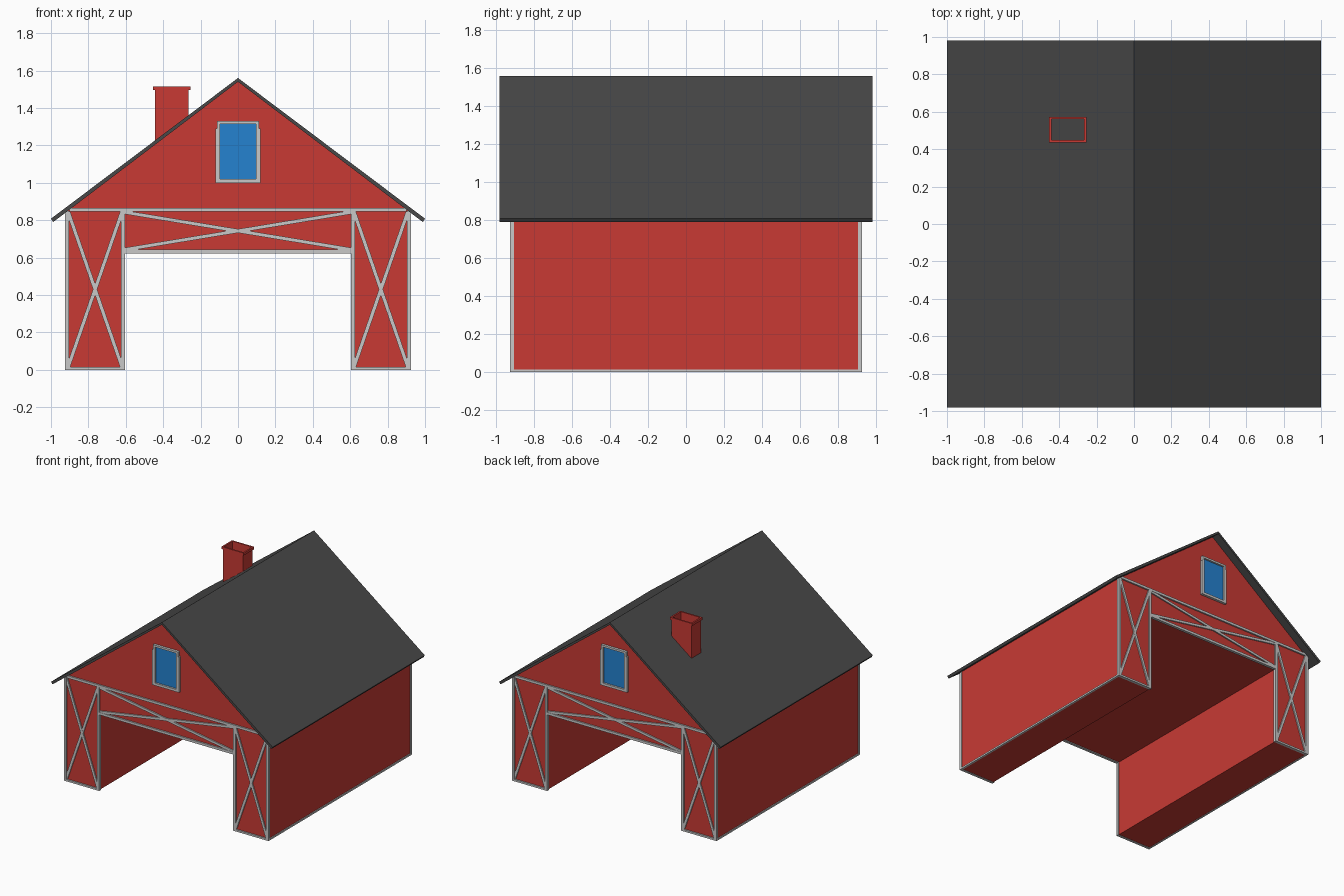
import bpy, bmesh
from mathutils import Vector

cube = bpy.data.objects.get("Cube")
if cube:
    bpy.data.objects.remove(cube, do_unlink=True)


def material(name, rgb):
    m = bpy.data.materials.new(name)
    m.use_nodes = True
    colour = (*rgb, 1)
    m.diffuse_color = colour
    m.node_tree.nodes["Principled BSDF"].inputs["Base Color"].default_value = colour
    return m


RED = material("barn red", (0.58, 0.042, 0.034))
GREY = material("roof charcoal", (0.065, 0.065, 0.065))
TRIM = material("trim light grey", (0.58, 0.58, 0.58))
BLUE = material("window blue", (0.018, 0.223, 0.63))


def add_prism(bm, profile, y0, y1):
    """Extrude an x-z outline from y0 to y1."""
    face = bm.faces.new([bm.verts.new((x, y0, z)) for x, z in profile])
    out = bmesh.ops.extrude_face_region(bm, geom=[face])
    verts = [g for g in out["geom"] if isinstance(g, bmesh.types.BMVert)]
    bmesh.ops.translate(bm, verts=verts, vec=(0, y1 - y0, 0))


def add_bar(bm, p, q, width, y0, y1):
    """Flat board between two x-z points."""
    p, q = Vector(p), Vector(q)
    d = (q - p).normalized() * width / 2
    n = Vector((-d.y, d.x))
    add_prism(bm, [p + n, p - n, q - n, q + n], y0, y1)


def rect(x0, x1, z0, z1):
    return [(x0, z0), (x1, z0), (x1, z1), (x0, z1)]


def finish(bm, name, mat, mirror=None):
    bmesh.ops.recalc_face_normals(bm, faces=bm.faces)
    me = bpy.data.meshes.new(name)
    bm.to_mesh(me)
    bm.free()
    me.materials.append(mat)
    ob = bpy.data.objects.new(name, me)
    bpy.context.collection.objects.link(ob)
    if mirror:
        mod = ob.modifiers.new("Mirror", 'MIRROR')
        mod.use_axis = mirror
        mod.use_mirror_merge = False
    return ob


WALL = 0.915          # half depth of the walls
FRONT = 0.927         # outer face of the trim
XY = (True, True, False)
Y = (False, True, False)

# Body: gabled block with a drive-through opening
half = [(0.918, 0.848), (0.918, 0.002), (0.612, 0.002), (0.612, 0.628)]
bm = bmesh.new()
add_prism(bm, [(0, 1.545)] + half + [(-x, z) for x, z in reversed(half)], -WALL, WALL)
finish(bm, "barn_body", RED)

# Roof: thin folded sheet with overhang
bm = bmesh.new()
add_prism(bm, [(0, 1.56), (1, 0.808), (0.988, 0.79), (0, 1.54),
               (-0.988, 0.79), (-1, 0.808)], -0.982, 0.982)
finish(bm, "roof", GREY)

# Leg trim: posts, foot boards and crossed braces
bm = bmesh.new()
add_prism(bm, rect(0.903, 0.925, 0, 0.85), 0.905, FRONT)
add_prism(bm, rect(0.605, 0.626, 0, 0.85), 0.905, FRONT)
add_prism(bm, rect(0.605, 0.925, 0, 0.015), 0.905, FRONT)
add_bar(bm, (0.62, 0.015), (0.908, 0.845), 0.021, WALL - 0.01, FRONT - 0.002)
add_bar(bm, (0.62, 0.845), (0.908, 0.015), 0.021, WALL - 0.01, FRONT - 0.003)
finish(bm, "leg_trim", TRIM, XY)

# Thin boards along the foot of the long walls
bm = bmesh.new()
add_prism(bm, rect(0.91, 0.925, 0, 0.014), -0.91, 0.91)
finish(bm, "side_foot_board", TRIM, (True, False, False))

# Lintel trim: eave board, lower board and crossed braces
bm = bmesh.new()
add_prism(bm, rect(-0.9, 0.9, 0.845, 0.865), 0.905, FRONT)
add_prism(bm, rect(-0.61, 0.61, 0.622, 0.642), 0.905, FRONT)
finish(bm, "lintel_boards", TRIM, Y)
bm = bmesh.new()
add_bar(bm, (-0.61, 0.642), (0.61, 0.843), 0.02, WALL - 0.01, FRONT - 0.002)
finish(bm, "lintel_braces", TRIM, XY)

# Gable windows
bm = bmesh.new()
add_prism(bm, rect(-0.12, -0.096, 1.0, 1.29), 0.905, 0.935)
add_prism(bm, rect(0.096, 0.12, 1.0, 1.29), 0.905, 0.935)
add_prism(bm, rect(-0.113, -0.096, 1.29, 1.33), 0.905, 0.935)
add_prism(bm, rect(0.096, 0.113, 1.29, 1.33), 0.905, 0.935)
add_prism(bm, rect(-0.096, 0.096, 1.0, 1.02), 0.905, 0.935)
add_prism(bm, rect(-0.096, 0.096, 1.314, 1.33), 0.905, 0.935)
finish(bm, "window_frame", TRIM, Y)
bm = bmesh.new()
add_prism(bm, rect(-0.1, 0.1, 1.01, 1.32), 0.912, 0.92)
finish(bm, "window_glass", BLUE, Y)

# Chimney: hollow square flue with a projecting rim
bm = bmesh.new()
CX, CY = -0.355, 0.505
sections = [(0.09, 0.06, 1.2), (0.09, 0.06, 1.495), (0.1, 0.068, 1.495),
            (0.1, 0.068, 1.515), (0.087, 0.056, 1.515), (0.087, 0.056, 1.2)]
rings = [[bm.verts.new((CX + sx * a, CY + sy * b, z))
          for sx, sy in ((-1, -1), (1, -1), (1, 1), (-1, 1))]
         for a, b, z in sections]
for i, lower in enumerate(rings):
    upper = rings[(i + 1) % len(rings)]
    for k in range(4):
        j = (k + 1) % 4
        bm.faces.new((lower[k], lower[j], upper[j], upper[k]))
finish(bm, "chimney", RED)
